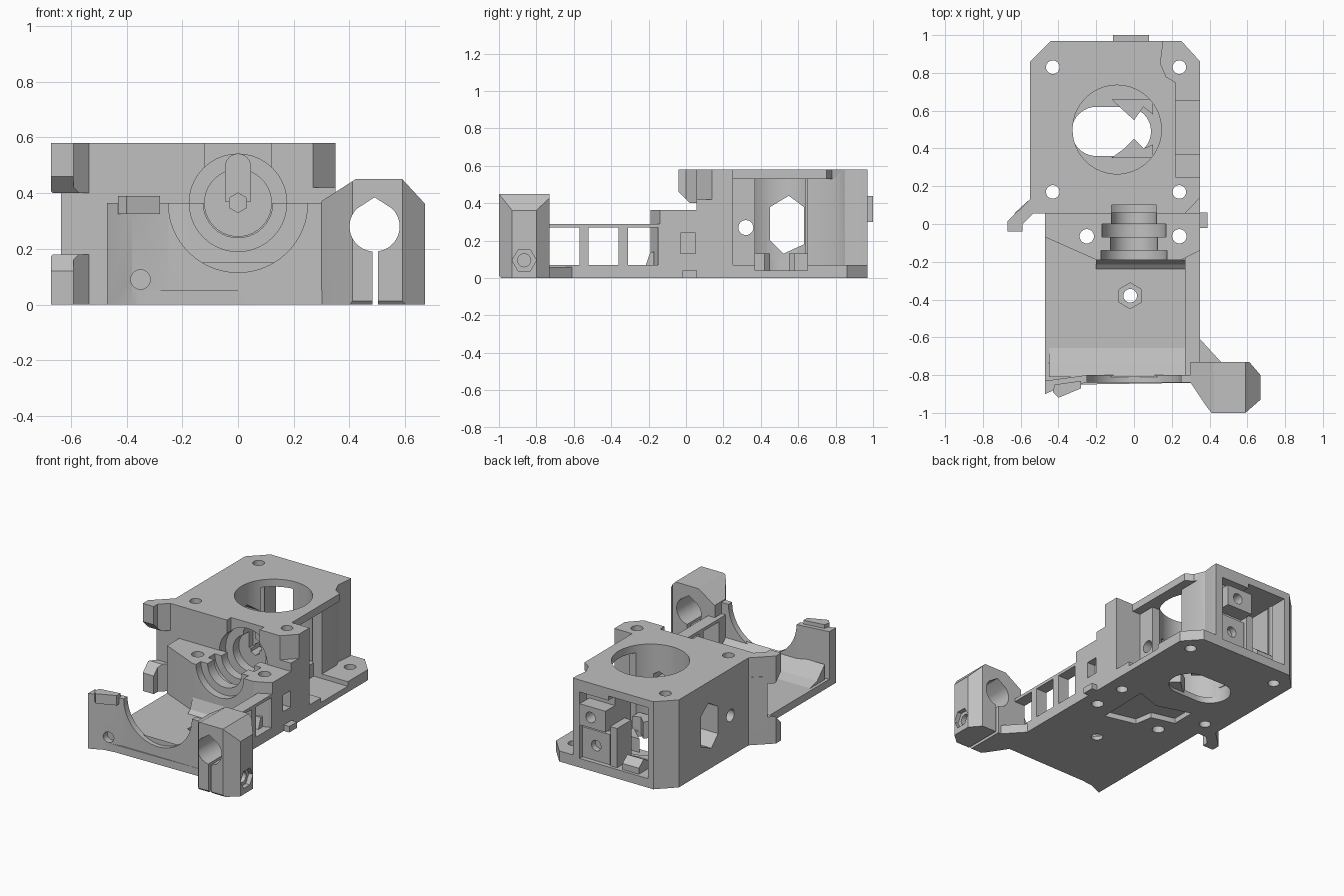
import bpy, bmesh, math
from mathutils import Vector

if "Cube" in bpy.data.objects:
    bpy.data.objects.remove(bpy.data.objects["Cube"], do_unlink=True)

grey = bpy.data.materials.new("plain grey")
grey.use_nodes = True
colour = (0.53, 0.53, 0.53, 1)
grey.diffuse_color = colour
grey.node_tree.nodes["Principled BSDF"].inputs["Base Color"].default_value = colour


def prism(name, axis, pts, lo, hi):
    """Extrude a 2D outline along an axis (X: y,z  Y: x,z  Z: x,y)."""
    place = {"X": lambda a, b, t: (t, a, b),
             "Y": lambda a, b, t: (a, t, b),
             "Z": lambda a, b, t: (a, b, t)}[axis]
    bm = bmesh.new()
    face = bm.faces.new([bm.verts.new(place(a, b, lo)) for a, b in pts])
    ext = bmesh.ops.extrude_face_region(bm, geom=[face])
    move = Vector(place(0, 0, hi - lo))
    bmesh.ops.translate(bm, vec=move, verts=[v for v in ext["geom"] if isinstance(v, bmesh.types.BMVert)])
    bmesh.ops.recalc_face_normals(bm, faces=bm.faces)
    mesh = bpy.data.meshes.new(name)
    bm.to_mesh(mesh)
    bm.free()
    mesh.materials.append(grey)
    obj = bpy.data.objects.new(name, mesh)
    bpy.context.collection.objects.link(obj)
    return obj


def box(name, x, y, z):
    return prism(name, "Z", [(x[0], y[0]), (x[1], y[0]), (x[1], y[1]), (x[0], y[1])], *z)


def ring(a, b, r, n=40, turn=0.0):
    return [(a + r * math.cos(turn + math.tau * i / n), b + r * math.sin(turn + math.tau * i / n))
            for i in range(n)]


def rod(axis, a, b, r, lo, hi, n=40, turn=0.0):
    return prism("cutter", axis, ring(a, b, r, n, turn), lo, hi)


def cutbox(x, y, z):
    return box("cutter", x, y, z)


def carve(obj, cutters):
    """Subtract the cutters, bake the result and drop the cutters."""
    for c in cutters:
        c.hide_render = True
        mod = obj.modifiers.new("cut", "BOOLEAN")
        mod.operation, mod.solver, mod.object = "DIFFERENCE", "EXACT", c
    bpy.context.view_layer.update()
    deps = bpy.context.evaluated_depsgraph_get()
    baked = bpy.data.meshes.new_from_object(obj.evaluated_get(deps))
    obj.modifiers.clear()
    obj.data = baked
    for c in cutters:
        bpy.data.objects.remove(c, do_unlink=True)


# Underside recess shared by the rear bodies
def recess():
    return prism("cutter", "Z", [(0.11, -0.15), (0.12, 0.21), (-0.05, 0.15), (-0.28, 0.22),
                                 (-0.28, 0.06), (-0.12, 0.02), (-0.1, -0.1)], -0.1, 0.035)


# Stepped bore running front to back
def bores():
    return [rod("Y", 0, 0.365, 0.175, -0.3, -0.14), rod("Y", 0, 0.365, 0.125, -0.2, -0.06),
            rod("Y", 0, 0.365, 0.17, -0.07, 0.0), rod("Y", 0, 0.365, 0.12, -0.1, 0.18),
            rod("Y", 0, 0.365, 0.035, 0, 0.4, 6, math.pi / 6)]


# Motor housing
house = prism("motor_housing", "Z", [(-0.55, 0.055), (0.35, 0.055), (0.35, 0.86), (0.25, 0.97),
                                     (-0.44, 0.97), (-0.55, 0.86)], 0, 0.58)
slot = [(x, y) for x, y in ring(-0.2, 0.49, 0.13) if x <= -0.2]
slot += [(x, y) for x, y in ring(-0.04, 0.49, 0.13, 40, -math.pi / 2) if x >= -0.03]
centre = (-0.12, 0.49)
slot.sort(key=lambda p: math.atan2(p[1] - centre[1], p[0] - centre[0]))
cuts = [rod("Z", -0.09, 0.5, 0.235, 0.04, 0.7, 64),
        prism("cutter", "Z", slot, -0.1, 0.1),
        # open right side, rounded rear corner and rear pocket
        cutbox((0.22, 0.5), (0.25, 1.1), (0.07, 0.7)),
        prism("cutter", "Z", [(0.5, 0.74), (0.22, 0.75), (0.17, 0.78), (0.14, 0.85), (0.15, 0.93),
                              (0.15, 1.1), (0.5, 1.1)], 0.07, 0.7),
        cutbox((0.16, 0.5), (0.25, 0.9), (0.07, 0.53)),
        cutbox((-0.06, 0.5), (0.37, 0.65), (0.04, 0.53)),
        cutbox((-0.4, -0.11), (0.64, 1.1), (0.06, 0.53)),
        cutbox((-0.12, 0.1), (0.9, 1.1), (0.06, 0.5)),
        prism("cutter", "X", [(0.45, 0.2), (0.52, 0.13), (0.63, 0.18), (0.63, 0.38),
                              (0.55, 0.44), (0.45, 0.38)], -0.7, -0.2),
        rod("X", 0.32, 0.27, 0.04, -0.7, 0.5, 24),
        # notch, recess and slot above the bore
        cutbox((-0.12, 0.12), (-0.1, 0.1), (0.365, 0.7)),
        rod("Y", 0, 0.365, 0.175, 0, 0.12),
        cutbox((-0.045, 0.045), (0, 0.22), (0.37, 0.5)),
        rod("Y", 0, 0.495, 0.045, 0, 0.22, 24),
        # chamfer on the upper front right corner
        prism("cutter", "Z", [(0.265, 0.05), (0.36, 0.05), (0.36, 0.15)], 0.42, 0.7),
        recess()] + bores()
cuts += [rod("Z", x, y, 0.036, -0.1, 0.7, 24) for x in (-0.43, 0.24) for y in (0.17, 0.83)]
carve(house, cuts)

# Small parts inside the housing
lug = box("rear_lug", (-0.11, 0.08), (0.84, 1.0), (0.3, 0.44))
low = box("rear_lower_block", (-0.1, 0.1), (0.82, 0.94), (0.06, 0.26))
for part, z in ((lug, 0.37), (low, 0.16)):
    carve(part, [rod("Y", 0, z, 0.035, 0.7, 1.1, 20)])
box("rear_post", (-0.16, -0.11), (0.8, 0.95), (0.06, 0.32))
prism("rear_ramp", "X", [(0.72, 0.05), (0.95, 0.05), (0.95, 0.1), (0.9, 0.14)], -0.32, -0.2)
prism("rear_guide", "Z", [(-0.12, 0.66), (0, 0.55), (0.05, 0.62), (0.1, 0.58), (0.1, 0.66)], 0.02, 0.13)
prism("front_guide", "Z", [(-0.12, 0.35), (-0.05, 0.4), (0, 0.45), (0.05, 0.4), (0.1, 0.42), (0.1, 0.35)], 0.02, 0.13)

# Left mounting tabs, mirrored top and bottom with a web between
for name, mirrored in (("upper_tab", False), ("lower_tab", True)):
    tab = prism(name, "Z", [(-0.67, -0.04), (-0.59, -0.04), (-0.59, 0.0), (-0.53, 0.06),
                            (-0.53, 0.15), (-0.67, 0.015)], *((0, 0.18) if mirrored else (0.4, 0.58)))
    wedge = [(-0.06, 0.48), (0.04, 0.38), (-0.06, 0.38)]
    if mirrored:
        wedge = [(y, 0.58 - z) for y, z in wedge]
    carve(tab, [prism("cutter", "X", wedge, -0.8, -0.5)])
prism("tab_web", "Z", [(-0.635, 0.055), (-0.53, 0.055), (-0.53, 0.15)], 0.1, 0.45)

# Bearing block in front of the housing
block = prism("bearing_block", "Z", [(-0.47, -0.07), (-0.2, -0.19), (0.25, -0.19), (0.35, -0.14),
                                     (0.35, 0.06), (-0.47, 0.06)], 0, 0.365)
carve(block, bores() + [recess(), cutbox((0.29, 0.5), (-0.03, 0.05), (0.13, 0.24))]
      + [rod("Z", x, -0.065, 0.038, -0.1, 0.5, 24) for x in (-0.25, 0.24)])
box("side_nub", (0.33, 0.39), (-0.02, 0.06), (0, 0.04))

# Cradle floor with fillets up to the bearing block and the front wall
floor = prism("cradle_floor", "Z", [(-0.47, -0.87), (-0.3, -0.85), (0.35, -0.84), (0.35, -0.1), (-0.47, -0.05)], 0, 0.05)
carve(floor, [rod("Z", -0.02, -0.38, 0.068, 0.025, 0.1, 6, math.pi / 6),
              rod("Z", -0.02, -0.38, 0.036, -0.1, 0.1, 24),
              rod("Z", -0.25, -0.065, 0.038, -0.1, 0.1, 24),
              rod("Z", 0.24, -0.065, 0.038, -0.1, 0.1, 24), recess()])
prism("rear_fillet", "X", [(-0.25, 0.04), (-0.215, 0.07), (-0.19, 0.14), (-0.17, 0.14), (-0.17, 0.04)], -0.2, 0.3)
prism("front_fillet", "X", [(-0.81, 0.04), (-0.62, 0.04), (-0.73, 0.07), (-0.81, 0.15)], -0.45, 0.3)

# Front wall with round cut-out
wall = prism("front_wall", "Z", [(-0.47, -0.9), (-0.38, -0.86), (-0.25, -0.84), (0.38, -0.84),
                                 (0.38, -0.8), (-0.25, -0.8), (-0.47, -0.83)], 0, 0.365)
carve(wall, [rod("Y", 0, 0.365, 0.25, -1, -0.7, 64), rod("Y", -0.35, 0.09, 0.035, -1, -0.7, 20)])
prism("wall_clip", "Z", [(-0.43, -0.89), (-0.4, -0.92), (-0.28, -0.87), (-0.28, -0.83), (-0.42, -0.85)], 0.325, 0.39)

# Right side frame with windows
frame = box("side_frame", (0.27, 0.35), (-0.83, -0.1), (0, 0.29))
carve(frame, [cutbox((0.2, 0.4), span, (0.07, 0.27))
              for span in ((-0.73, -0.57), (-0.52, -0.36), (-0.31, -0.15))])

# Rod clamp at the front right
clamp = prism("rod_clamp", "Z", [(0.3, -0.84), (0.38, -0.96), (0.41, -1), (0.59, -1), (0.67, -0.93), (0.67, -0.8),
                                 (0.61, -0.73), (0.3, -0.73)], 0, 0.45)
bore = [(0.49, 0.385)] + [p for p in ring(0.49, 0.28, 0.09, 40, math.pi / 2) if p[1] < 0.345]
carve(clamp, [prism("cutter", "Y", bore, -1.1, -0.6),
              cutbox((0.483, 0.503), (-1.1, -0.6), (-0.1, 0.22)),
              rod("X", -0.865, 0.095, 0.035, 0.4, 0.7, 20),
              rod("X", -0.865, 0.095, 0.065, 0.64, 0.7, 6),
              prism("cutter", "Y", [(0.58, 0.46), (0.7, 0.46), (0.7, 0.33)], -1.1, -0.6),
              prism("cutter", "Y", [(0.43, 0.455), (0.29, 0.365), (0.29, 0.46)], -1.1, -0.6),
              prism("cutter", "X", [(-1.02, 0.035), (-1.02, -0.01), (-0.98, -0.01)], 0.2, 0.8)])
prism("clamp_foot", "Z", [(0.3, -0.75), (0.48, -0.75), (0.46, -0.73), (0.35, -0.61), (0.3, -0.61)], 0, 0.06)

# Smooth the round bores while keeping hard edges
bpy.ops.object.select_all(action="DESELECT")
for obj in (house, block, wall, clamp, floor, lug, low):
    obj.select_set(True)
bpy.context.view_layer.objects.active = house
bpy.ops.object.shade_smooth_by_angle(angle=math.radians(25))
